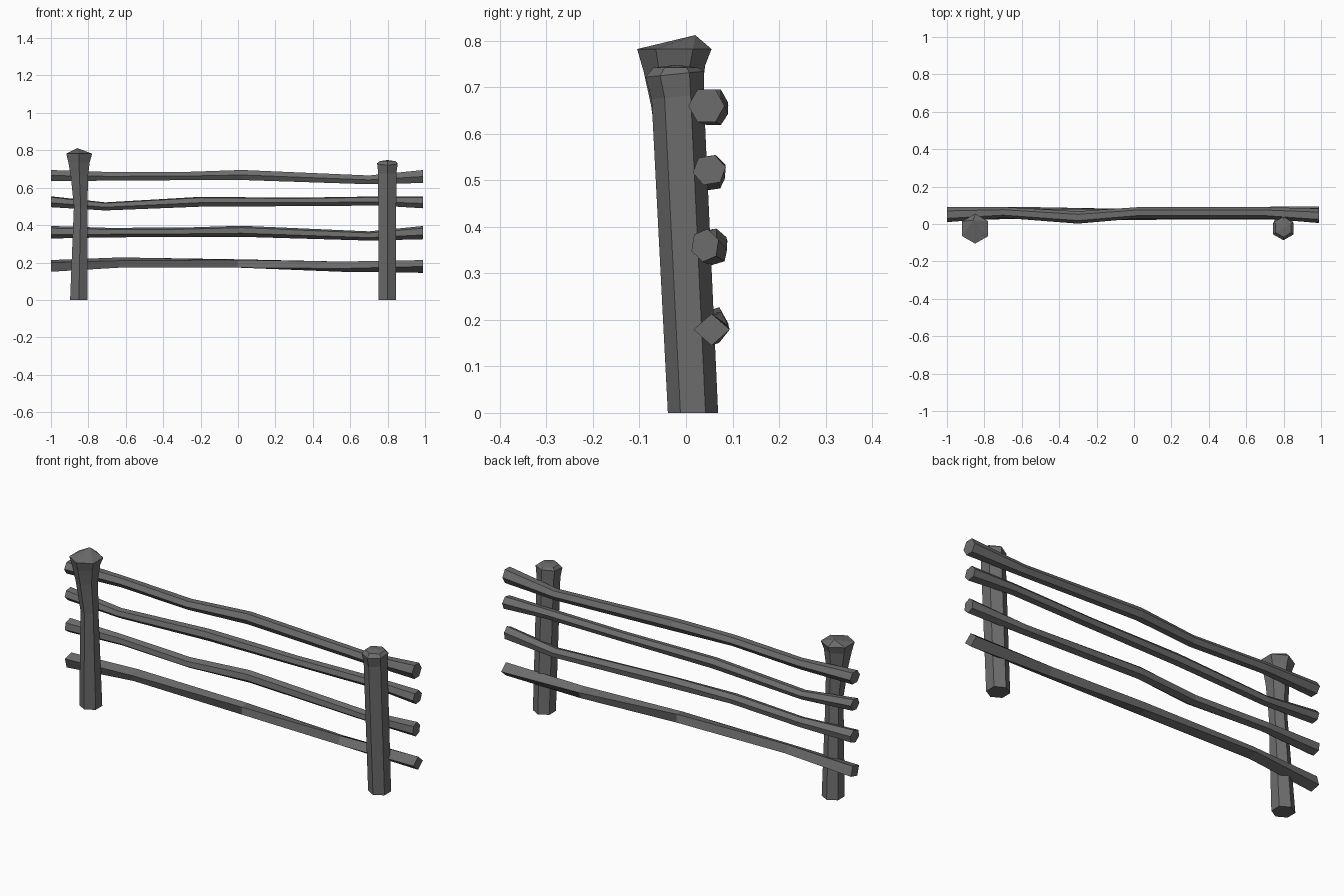
import bpy, bmesh, math
from mathutils import Vector

cube = bpy.data.objects.get("Cube")
if cube:
    bpy.data.objects.remove(cube)

wood = bpy.data.materials.new("dark grey wood")
wood.use_nodes = True
GREY = (0.15, 0.15, 0.15, 1)
wood.diffuse_color = GREY
bsdf = wood.node_tree.nodes["Principled BSDF"]
bsdf.inputs["Base Color"].default_value = GREY
bsdf.inputs["Roughness"].default_value = 0.9


def loft(name, rings, apex=None):
    """Skin rings of points; close the end with a flat face or a fan to an apex."""
    bm = bmesh.new()
    loops = [[bm.verts.new(p) for p in ring] for ring in rings]
    n = len(loops[0])
    for a, b in zip(loops, loops[1:]):
        for i in range(n):
            j = (i + 1) % n
            bm.faces.new((a[i], a[j], b[j], b[i]))
    bm.faces.new(loops[0])
    if apex:
        tip = bm.verts.new(apex)
        for i in range(n):
            bm.faces.new((loops[-1][i], loops[-1][(i + 1) % n], tip))
    else:
        bm.faces.new(loops[-1])
    bmesh.ops.recalc_face_normals(bm, faces=bm.faces)
    mesh = bpy.data.meshes.new(name)
    bm.to_mesh(mesh)
    bm.free()
    mesh.materials.append(wood)
    bpy.context.collection.objects.link(bpy.data.objects.new(name, mesh))


def post(name, sections, apex):
    """Six-sided leaning post; sections are (z, x, y, radius, tilt of the ring)."""
    rings = []
    for z, x, y, r, tilt in sections:
        ring = []
        for i in range(6):
            a = math.radians(60 * i + 30)
            dy = r * math.sin(a)
            ring.append(Vector((x + r * math.cos(a), y + dy, z + tilt * dy)))
        rings.append(ring)
    loft(name, rings, apex)


def rail(name, sides, sections):
    """Crooked rail; sections are (x, y, z, half depth, half height, turn)."""
    rings = []
    for x, y, z, ry, rz, turn in sections:
        angles = [math.radians(360 * i / sides + turn) for i in range(sides)]
        rings.append([Vector((x, y + ry * math.cos(a), z + rz * math.sin(a)))
                      for a in angles])
    loft(name, rings)


# Posts: one flared at the head, one plain with a low pointed top
post("right_post", [
    (0, -0.851, 0.015, 0.054, 0),
    (0.5, -0.841, -0.01, 0.042, 0),
    (0.66, -0.848, -0.022, 0.053, 0),
    (0.74, -0.85, -0.025, 0.066, 0.1),
    (0.782, -0.849, -0.025, 0.08, 0),
], (-0.86, 0.02, 0.812))
post("left_post", [
    (0, 0.798, 0.015, 0.054, 0),
    (0.68, 0.798, -0.018, 0.056, 0.1),
    (0.728, 0.799, -0.024, 0.063, 0.1),
    (0.742, 0.799, -0.022, 0.048, 0),
], (0.8, -0.02, 0.748))

# Rails, from the top down
rail("top_rail", 6, [
    (-1, 0.05, 0.665, 0.04, 0.034, 0),
    (-0.7, 0.062, 0.661, 0.029, 0.027, 0),
    (-0.3, 0.035, 0.662, 0.033, 0.025, 0),
    (0.02, 0.06, 0.668, 0.03, 0.031, 0),
    (0.7, 0.06, 0.642, 0.03, 0.027, 0),
    (0.99, 0.044, 0.66, 0.039, 0.04, 0),
])
rail("upper_middle_rail", 6, [
    (-1, 0.05, 0.525, 0.036, 0.031, 10),
    (-0.71, 0.055, 0.5, 0.029, 0.023, 10),
    (-0.2, 0.05, 0.525, 0.029, 0.028, 10),
    (0.3, 0.052, 0.524, 0.029, 0.024, 10),
    (0.75, 0.055, 0.529, 0.03, 0.026, 10),
    (0.99, 0.05, 0.522, 0.036, 0.034, 10),
])
rail("lower_middle_rail", 6, [
    (-1, 0.052, 0.362, 0.038, 0.034, 20),
    (-0.7, 0.062, 0.36, 0.029, 0.026, 20),
    (-0.3, 0.035, 0.362, 0.034, 0.025, 20),
    (0.02, 0.06, 0.367, 0.029, 0.03, 20),
    (0.7, 0.06, 0.342, 0.03, 0.025, 20),
    (0.99, 0.041, 0.36, 0.031, 0.036, 20),
])
rail("bottom_rail", 4, [
    (-1, 0.05, 0.182, 0.038, 0.036, 60),
    (-0.63, 0.06, 0.2, 0.034, 0.029, 70),
    (0, 0.055, 0.195, 0.033, 0.029, 50),
    (0.55, 0.06, 0.178, 0.033, 0.029, 20),
    (0.99, 0.055, 0.179, 0.039, 0.034, 0),
])
